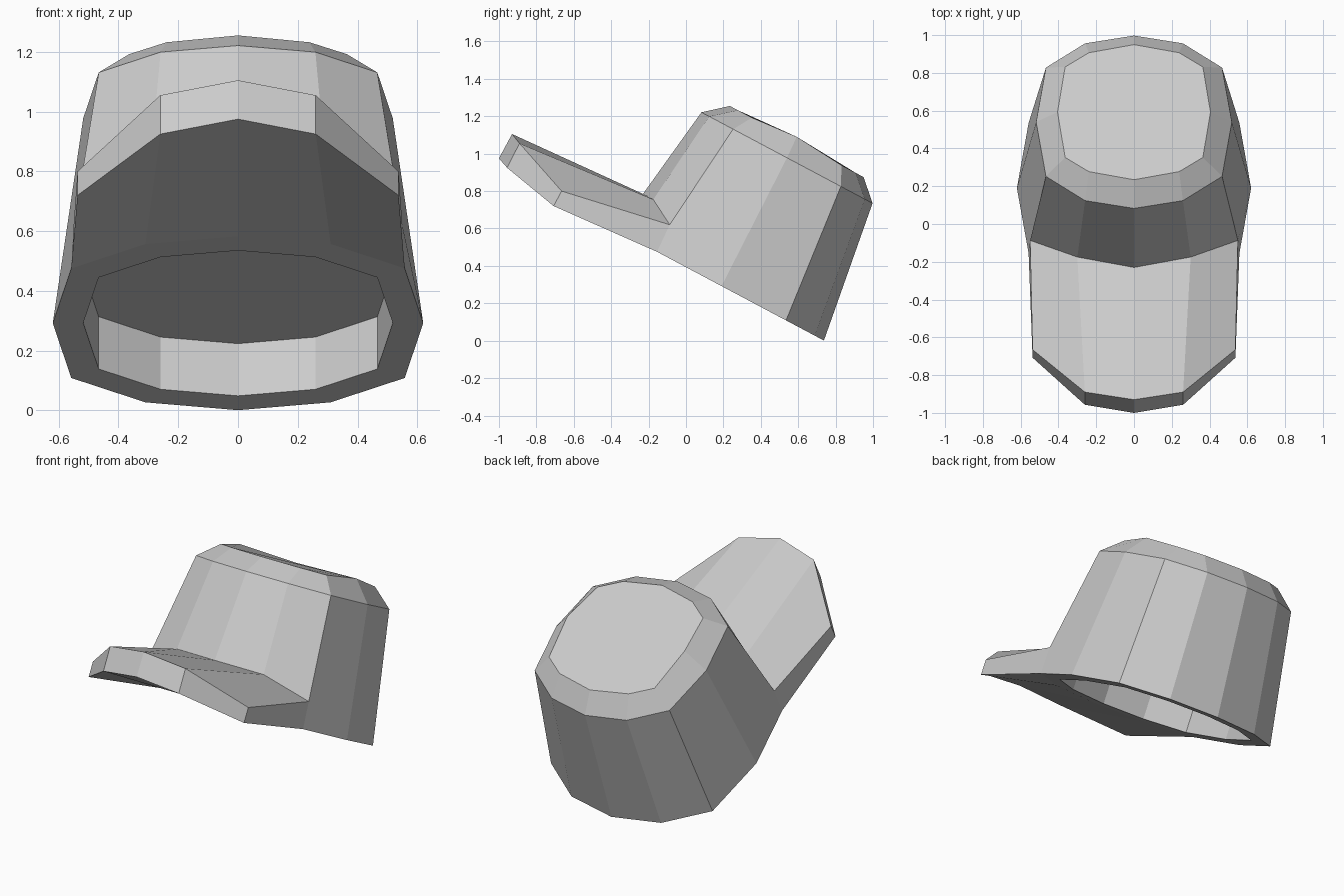
import bpy, bmesh
from mathutils import Vector
from math import sin, cos, radians

if "Cube" in bpy.data.objects:
    bpy.data.objects.remove(bpy.data.objects["Cube"])

T = radians(28)
FRONT = Vector((0, -cos(T), sin(T)))   # forward in the tilted plane of the cap
UP = Vector((0, sin(T), cos(T)))       # axis of the cap
BASE = Vector((0, 0.19, 0.292))        # centre of the lower rim
N = 12
BODY = [(0, 1), (.5, .91), (.9, .63), (1, 0)]     # quarter outline (side, front)
LID = [(0, 1), (.59, .88), (.9, .67), (1, 0)]

bm = bmesh.new()


def outline(quarter):
    half = quarter + [(x, -y) for x, y in reversed(quarter[:3])]
    return half + [(-x, y) for x, y in reversed(half[1:-1])]


def ring(centre, radius, quarter=BODY):
    return [bm.verts.new(centre + Vector((x * radius, 0, 0)) + FRONT * (y * radius))
            for x, y in outline(quarter)]


def strip(a, b, closed=True):
    n = len(a)
    for i in range(n if closed else n - 1):
        j = (i + 1) % n
        bm.faces.new((a[i], a[j], b[j], b[i]))


def arc(centre, mid, side):
    """Five vertices from left to right, mirrored about x = 0."""
    pts = [(-side[0], *side[1:]), (-mid[0], *mid[1:]), centre, mid, side]
    return [bm.verts.new(p) for p in pts]


# Crown: lower rim, upper edge and bevelled lid
rim = ring(BASE, 0.62)
crown = ring(Vector((0, 0.54, 0.978)), 0.518)
lid = ring(Vector((0, 0.592, 1.065)), 0.405, LID)
for i in (3, 9):
    lid[i].co.z += 0.025
strip(crown, lid)
bm.faces.new(lid)

# Brim: root on the crown, upper and lower front edges
root = arc((0, -.23, .785), (.3, -.175, .755), (.55, -.087, .62))
upper = arc((0, -.93, 1.105), (.26, -.89, 1.055), (.537, -.665, .80))
lower = arc((0, -1.0, .975), (.26, -.957, .925), (.537, -.708, .72))
front = [-2, -1, 0, 1, 2]
rim_front = [rim[i] for i in front]
strip([crown[i] for i in front], root, False)
strip(root, upper, False)
strip(upper, lower, False)
strip(lower, rim_front, False)
for e in (0, 4):
    bm.faces.new((root[e], upper[e], lower[e], rim_front[e]))

# Crown walls behind the brim
for i in range(2, 10):
    loop = [rim[i], rim[i + 1], crown[i + 1], crown[i]]
    if i == 2:
        loop.append(root[4])
    elif i == 9:
        loop.insert(2, root[0])
    bm.faces.new(loop)

# Head opening with a shallow recess
inner = ring(BASE, 0.518)
ceiling = ring(BASE + UP * 0.198, 0.518)
strip(rim, inner)
strip(inner, ceiling)
bm.faces.new(ceiling)

bmesh.ops.recalc_face_normals(bm, faces=bm.faces)
mesh = bpy.data.meshes.new("peaked_cap")
bm.to_mesh(mesh)
bm.free()
bpy.context.collection.objects.link(bpy.data.objects.new("peaked_cap", mesh))
